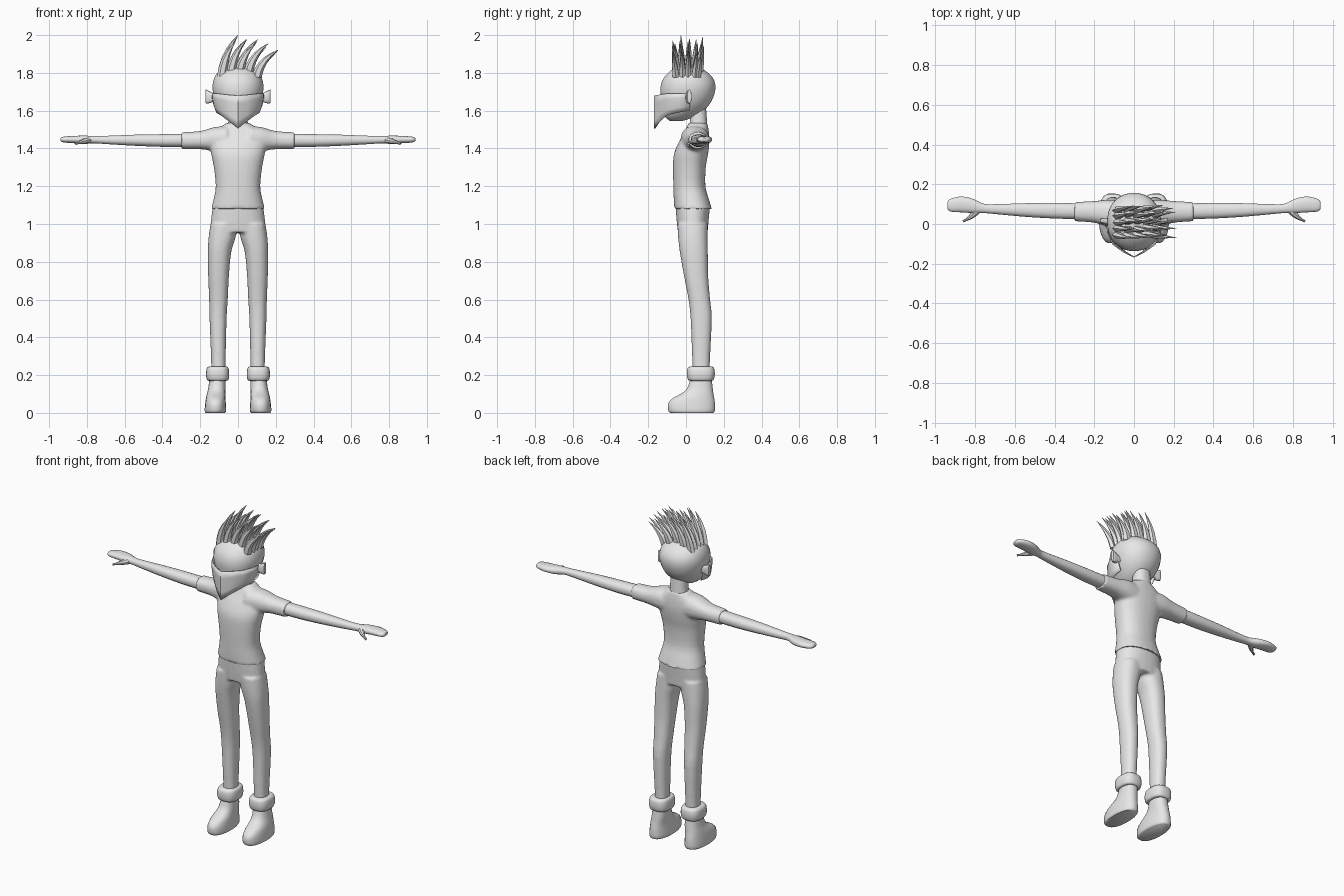
import bpy, bmesh, math, random
from mathutils import Vector

if "Cube" in bpy.data.objects:
    bpy.data.objects.remove(bpy.data.objects["Cube"])

random.seed(4)
grey = bpy.data.materials.new("plain grey")
grey.diffuse_color = (0.8, 0.8, 0.8, 1)
grey.use_nodes = True
grey.node_tree.nodes["Principled BSDF"].inputs["Base Color"].default_value = grey.diffuse_color


def finish(bm, name, angle=40, blend=0):
    """Turn a bmesh into a shaded object; blend > 0 fuses overlapping volumes smoothly."""
    bmesh.ops.recalc_face_normals(bm, faces=bm.faces)
    me = bpy.data.meshes.new(name)
    bm.to_mesh(me)
    bm.free()
    me.materials.append(grey)
    ob = bpy.data.objects.new(name, me)
    bpy.context.collection.objects.link(ob)
    bpy.ops.object.select_all(action='DESELECT')
    ob.select_set(True)
    bpy.context.view_layer.objects.active = ob
    if blend:
        rm = ob.modifiers.new("fuse", 'REMESH')
        rm.mode, rm.voxel_size = 'VOXEL', 0.008
        sm = ob.modifiers.new("relax", 'SMOOTH')
        sm.factor, sm.iterations = 0.5, blend
        for m in ("fuse", "relax"):
            bpy.ops.object.modifier_apply(modifier=m)
    bpy.ops.object.shade_smooth_by_angle(angle=math.radians(angle))
    return ob


def catmull(a, b, c, d, t):
    return [0.5 * (2*q + (r-p)*t + (2*p-5*q+4*r-s)*t*t + (3*q-p-3*r+s)*t**3)
            for p, q, r, s in zip(a, b, c, d)]


def loft(bm, rings, axis='z', side=1, n=20, power=2.3, steps=3):
    """Rings are (position, a0, a1, b0, b1): a,b = x,y along z, or y,z along x."""
    rows = []
    for i in range(len(rings) - 1):
        ctrl = [rings[min(max(i + k, 0), len(rings) - 1)] for k in (-1, 0, 1, 2)]
        rows += [catmull(*ctrl, j / steps) for j in range(steps)]
    rows.append(list(rings[-1]))
    loops = []
    for t, a0, a1, b0, b1 in rows:
        loop = []
        for k in range(n):
            ang = 2 * math.pi * (k + 0.5) / n
            c, s = math.cos(ang), math.sin(ang)
            a = (a0+a1)/2 + (a1-a0)/2 * math.copysign(abs(c)**(2/power), c)
            b = (b0+b1)/2 + (b1-b0)/2 * math.copysign(abs(s)**(2/power), s)
            co = (a, b, t) if axis == 'z' else (t, a, b)
            loop.append(bm.verts.new((co[0] * side, co[1], co[2])))
        loops.append(loop)
    skin(bm, loops)


def skin(bm, loops):
    n = len(loops[0])
    for lo, hi in zip(loops, loops[1:]):
        for k in range(n):
            bm.faces.new((lo[k], lo[(k+1) % n], hi[(k+1) % n], hi[k]))
    bm.faces.new(loops[0])
    bm.faces.new(loops[-1])


def spike(bm, root, ctrl, tip, r, flat=1.0, n=6, steps=5, end=0.04):
    """Tapered curved horn along a quadratic curve."""
    root, ctrl, tip = Vector(root), Vector(ctrl), Vector(tip)
    loops = []
    for i in range(steps + 1):
        t = i / steps
        p = root*(1-t)**2 + ctrl*2*t*(1-t) + tip*t*t
        d = ((ctrl-root)*(1-t) + (tip-ctrl)*t).normalized()
        u = d.cross(Vector((0, 1, 0))).normalized()
        v = d.cross(u)
        w = r * max(end, 1 - t**1.6)
        loops.append([bm.verts.new(p + u*w*math.cos(2*math.pi*k/n)
                                   + v*w*flat*math.sin(2*math.pi*k/n)) for k in range(n)])
    skin(bm, loops)


# Shirt: torso fused with both sleeves
bm = bmesh.new()
loft(bm, [(1.08, -.143, .143, -.062, .137), (1.13, -.13, .13, -.065, .122),
          (1.20, -.118, .118, -.067, .103), (1.30, -.128, .128, -.069, .105),
          (1.37, -.142, .142, -.064, .117), (1.43, -.15, .15, -.04, .124),
          (1.48, -.135, .135, -.012, .122), (1.515, -.09, .09, .005, .117),
          (1.535, -.06, .06, .012, .113)], n=28)
for s in (1, -1):
    loft(bm, [(.06, -.03, .12, 1.37, 1.52), (.13, -.015, .122, 1.385, 1.512),
              (.20, .006, .116, 1.396, 1.492), (.30, .014, .11, 1.397, 1.486)], 'x', s)
finish(bm, "shirt", blend=5)

# Trousers: pelvis fused with both legs
bm = bmesh.new()
loft(bm, [(.955, -.145, .145, -.043, .115), (1.02, -.143, .143, -.05, .12),
          (1.10, -.133, .133, -.056, .128)], n=28)
for s in (1, -1):
    loft(bm, [(.20, .066, .142, .035, .125), (.30, .065, .143, .032, .128),
              (.50, .06, .151, .024, .137), (.60, .054, .153, .013, .128),
              (.72, .048, .158, -.01, .118), (.85, .036, .16, -.033, .116),
              (.93, .012, .156, -.042, .115), (1.0, .002, .146, -.046, .114)], 'z', s)
finish(bm, "trousers", blend=6)

for s, tag in ((1, "left"), (-1, "right")):
    # Arm, hand and thumb
    bm = bmesh.new()
    loft(bm, [(.27, .024, .104, 1.408, 1.478), (.40, .027, .107, 1.408, 1.476),
              (.55, .036, .105, 1.414, 1.473), (.70, .05, .1, 1.423, 1.467),
              (.76, .055, .103, 1.427, 1.466), (.81, .054, .127, 1.424, 1.468),
              (.865, .058, .139, 1.427, 1.467), (.91, .06, .132, 1.43, 1.464),
              (.932, .066, .122, 1.434, 1.46), (.94, .078, .11, 1.44, 1.455)], 'x', s, n=16)
    spike(bm, (.785*s, .075, 1.445), (.82*s, .03, 1.438), (.86*s, .014, 1.425), .019, n=8, end=.35)
    finish(bm, tag + "_arm")

    # Rolled cuff
    bm = bmesh.new()
    loft(bm, [(.17, .06, .155, .022, .136), (.176, .05, .165, .01, .147),
              (.205, .046, .17, .004, .153), (.237, .05, .165, .008, .149),
              (.246, .06, .153, .022, .136)], 'z', s, n=24, power=2.8)
    finish(bm, tag + "_cuff")

    # Shoe
    bm = bmesh.new()
    loft(bm, [(0, .068, .172, -.085, .147), (.012, .062, .177, -.095, .154),
              (.05, .064, .174, -.095, .154), (.078, .066, .17, -.07, .15),
              (.10, .067, .165, -.03, .146), (.13, .066, .158, .006, .142),
              (.19, .066, .15, .025, .135)], 'z', s, n=24)
    finish(bm, tag + "_shoe", 50)

    # Ear, a thin flap flaring outwards
    bm = bmesh.new()
    loft(bm, [(.11, -.004, .03, 1.655, 1.69), (.135, -.002, .028, 1.645, 1.695),
              (.16, .0, .03, 1.638, 1.708), (.172, .008, .028, 1.64, 1.712)],
         'x', s, n=14, power=2.6)
    finish(bm, tag + "_ear")

# Neck
bm = bmesh.new()
loft(bm, [(1.49, -.062, .062, .012, .115), (1.54, -.052, .052, .02, .112),
          (1.64, -.048, .048, .018, .105)])
finish(bm, "neck")

# Head
bm = bmesh.new()
loft(bm, [(1.545, -.025, .025, -.085, -.02), (1.565, -.06, .06, -.108, .04),
          (1.60, -.092, .092, -.122, .095), (1.65, -.12, .12, -.13, .136),
          (1.71, -.135, .135, -.137, .156), (1.76, -.131, .131, -.126, .15),
          (1.80, -.11, .11, -.095, .118), (1.825, -.068, .068, -.06, .075),
          (1.835, -.015, .015, -.01, .02)], n=28, power=2.15)
finish(bm, "head", 60)

# Pointed face scarf, a thin folded sheet: (x, y, top z, bottom z)
half = [(0, -.166, 1.68, 1.505), (.05, -.142, 1.684, 1.54), (.105, -.103, 1.69, 1.575),
        (.133, -.045, 1.692, 1.59), (.137, .022, 1.69, 1.602)]
outline = [(-x, y, a, b) for x, y, a, b in half[:0:-1]] + half
bm = bmesh.new()
cols = [[bm.verts.new((x * (1 - .16*v*v), y, a + (b-a)*v)) for v in (0, .25, .5, .75, 1)]
        for x, y, a, b in outline]
for p, q in zip(cols, cols[1:]):
    for k in range(4):
        bm.faces.new((p[k], p[k+1], q[k+1], q[k]))
scarf = finish(bm, "scarf", 35)
thick = scarf.modifiers.new("thickness", 'SOLIDIFY')
thick.thickness, thick.offset = .006, 0

# Hair spikes: rows across the scalp, sweeping up and towards +x
bm = bmesh.new()
for j, y in enumerate((-.058, -.025, .012, .048, .08)):
    for i in range(5):
        f = i / 4
        x = -.085 + .185*f
        k = 1 if (i, j) == (0, 1) else random.uniform(.8, .98)
        dx, dz = (.085 + .035*f) * k, (.22 - .07*f) * k
        z = 1.78 + .02*math.sin(math.pi*f)
        y0 = y + random.uniform(-.008, .008)
        if i == 0:
            z = 1.78
        top = min(z + dz, 2.0)
        spike(bm, (x, y0*.85, z), (x + .15*dx, y0, z + .62*dz),
              (x + dx, y0*1.1, top), .026, flat=.75)
finish(bm, "hair", 50)
